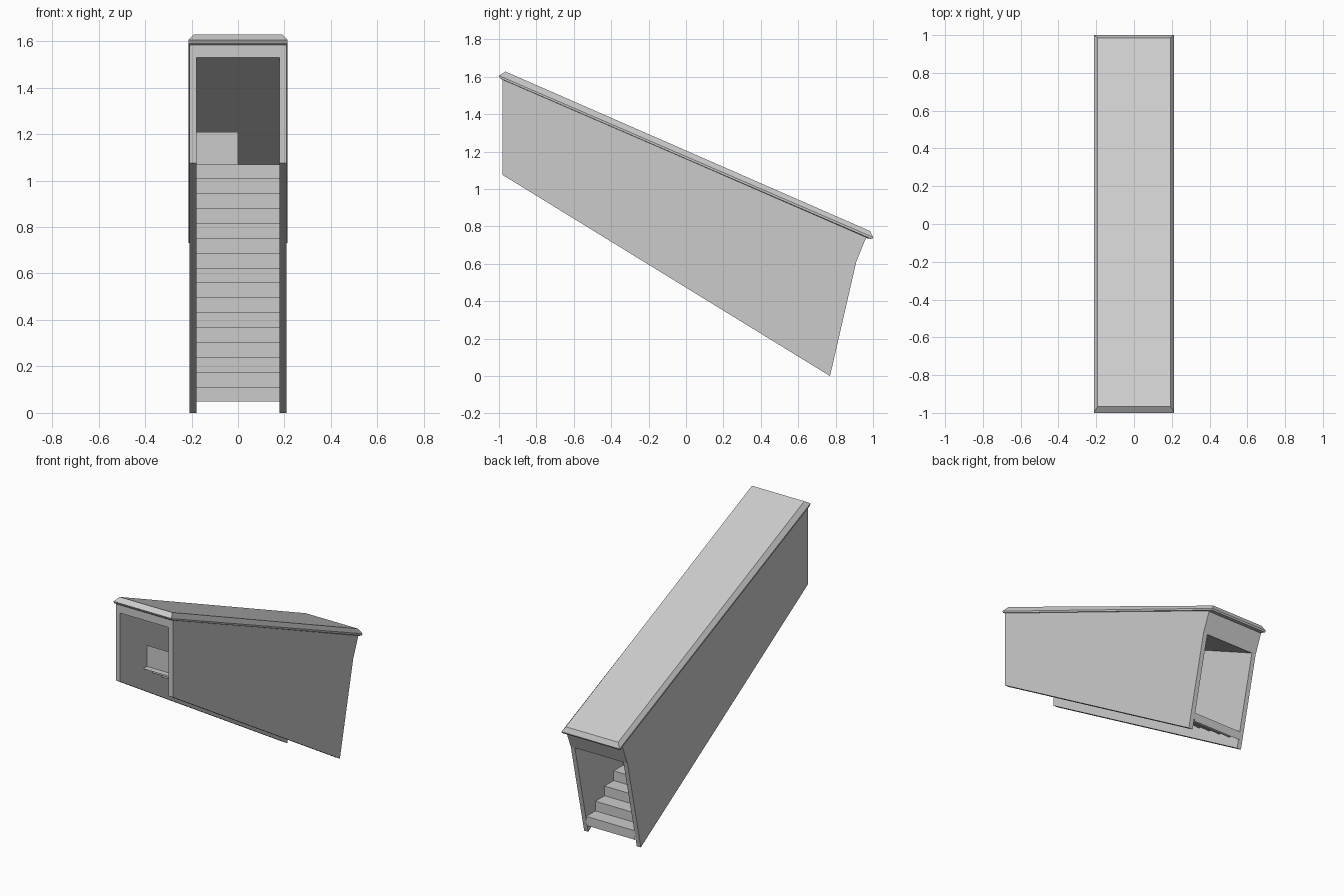
import bpy, bmesh

if "Cube" in bpy.data.objects:
    bpy.data.objects.remove(bpy.data.objects["Cube"])


def make_object(name, bm):
    bmesh.ops.recalc_face_normals(bm, faces=bm.faces)
    mesh = bpy.data.meshes.new(name)
    bm.to_mesh(mesh)
    bm.free()
    obj = bpy.data.objects.new(name, mesh)
    bpy.context.collection.objects.link(obj)
    return obj


def loft(name, rings):
    """Join equal-length loops of points and cap both ends."""
    bm = bmesh.new()
    loops = [[bm.verts.new(p) for p in ring] for ring in rings]
    n = len(loops[0])
    for a, b in zip(loops, loops[1:]):
        for i in range(n):
            j = (i + 1) % n
            bm.faces.new((a[i], a[j], b[j], b[i]))
    bm.faces.new(loops[0])
    bm.faces.new(loops[-1])
    return make_object(name, bm)


def extrude_x(name, profile, x0, x1):
    """Extrude a closed (y, z) side profile between two x positions."""
    return loft(name, [[(x, y, z) for y, z in profile] for x in (x0, x1)])


def sheet_x(name, path, x0, x1):
    """Sweep an open (y, z) path between two x positions."""
    bm = bmesh.new()
    a, b = ([bm.verts.new((x, y, z)) for y, z in path] for x in (x0, x1))
    for i in range(len(path) - 1):
        bm.faces.new((a[i], b[i], b[i + 1], a[i + 1]))
    return make_object(name, bm)


INNER = 0.178

# Side walls, with the kinked lower doorway edge
wall = [(-0.98, 1.075), (-0.98, 1.595), (0.965, 0.745), (0.91, 0.61), (0.77, 0.0)]
for name, s in (("left_wall", -1), ("right_wall", 1)):
    extrude_x(name, wall, s * INNER, s * 0.208)

# Ceiling with the upper and lower door headers at its ends
extrude_x("ceiling", [(-0.98, 1.53), (-0.98, 1.595), (0.965, 0.745), (0.91, 0.61)],
          -INNER, INNER)

# Sloping roof slab with chamfered edges: half width, front (y, z), back (y, z)
levels = [
    (0.203, (-0.98, 1.583), (0.962, 0.738)),
    (0.213, (-0.993, 1.592), (0.995, 0.732)),
    (0.213, (-1.0, 1.606), (1.0, 0.742)),
    (0.192, (-0.965, 1.628), (0.985, 0.775)),
]
loft("roof", [[(-w, *f), (w, *f), (w, *b), (-w, *b)] for w, f, b in levels])

# Flight of sixteen thin risers and treads climbing toward the front
COUNT, RISE, RUN = 16, 0.064, 0.0956
path = [(0.79, 0.05)]
for i in range(COUNT):
    z = 0.11 + i * RISE
    y = 0.79 - i * RUN
    path += [(y, z), (y - RUN, z)]
sheet_x("stairs", path, -INNER, INNER)

# Low half-width panel standing on the top tread
sheet_x("top_panel", [(-0.70, 1.07), (-0.70, 1.21)], -INNER, 0.0)
